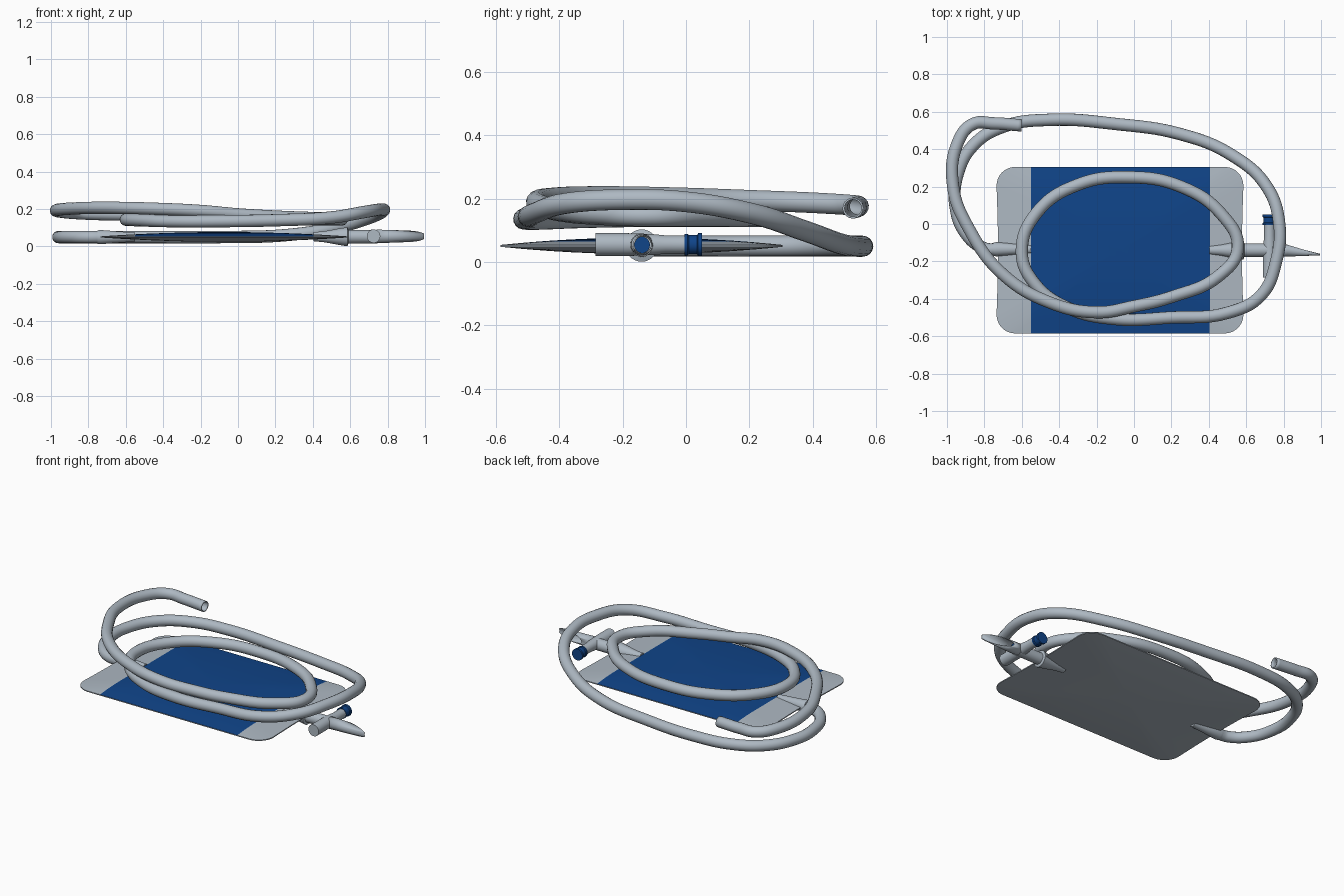
import bpy, bmesh, math
from mathutils import Vector

if "Cube" in bpy.data.objects:
    bpy.data.objects.remove(bpy.data.objects["Cube"])


def material(name, rgb):
    m = bpy.data.materials.new(name)
    m.diffuse_color = (*rgb, 1)
    m.use_nodes = True
    m.node_tree.nodes["Principled BSDF"].inputs["Base Color"].default_value = m.diffuse_color
    return m


GREY = material("clear grey plastic", (0.42, 0.48, 0.54))
BLUE = material("deep blue", (0.005, 0.058, 0.25))


def finish(bm, name, *mats):
    bmesh.ops.recalc_face_normals(bm, faces=bm.faces)
    me = bpy.data.meshes.new(name)
    bm.to_mesh(me)
    bm.free()
    ob = bpy.data.objects.new(name, me)
    bpy.context.collection.objects.link(ob)
    for m in mats:
        me.materials.append(m)
    bpy.ops.object.select_all(action='DESELECT')
    ob.select_set(True)
    bpy.context.view_layer.objects.active = ob
    bpy.ops.object.shade_smooth_by_angle(angle=math.radians(40))
    return ob


def turned(origin, axis, profile, n=28):
    """Rings of (distance along axis, radius), skinned and closed where needed."""
    bm = bmesh.new()
    axis = Vector(axis)
    u, v = Vector((0, 0, 1)), axis.cross(Vector((0, 0, 1)))
    rings = []
    for d, r in profile:
        c = Vector(origin) + axis * d
        rings.append([bm.verts.new(c + r * (math.cos(t) * u + math.sin(t) * v))
                      for t in (2 * math.pi * i / n for i in range(n))])
    for a, b in zip(rings, rings[1:]):
        for i in range(n):
            j = (i + 1) % n
            bm.faces.new((a[i], a[j], b[j], b[i]))
    bm.faces.new(rings[0])
    bm.faces.new(rings[-1])
    return bm


# Bag: lens-shaped pillow made of shrinking rounded rectangles
CX, CY, HX, HY, Z0 = -0.075, -0.14, 0.66, 0.445, 0.051
outline = []
for k, (sx, sy) in enumerate(((1, 1), (-1, 1), (-1, -1), (1, -1))):
    for i in range(9):
        t = math.radians(90 * k + 90 * i / 8)
        outline.append((sx * (HX - 0.1) + 0.1 * math.cos(t),
                        sy * (HY - 0.1) + 0.1 * math.sin(t)))
    # points along the following straight side
    ex, ey = ((-1, 1), (-1, -1), (1, -1), (1, 1))[k]
    x0, y0 = outline[-1]
    x1 = ex * (HX - 0.1) if k % 2 == 0 else x0
    y1 = y0 if k % 2 == 0 else ey * (HY - 0.1)
    for i in range(1, 8):
        f = i / 8
        pinch = 1 - 0.012 * math.sin(math.pi * f) * (k % 2)
        outline.append(((x0 + (x1 - x0) * f) * pinch, y0 + (y1 - y0) * f))
bm = bmesh.new()
n = len(outline)
steps = [1, 0.97, 0.9, 0.8, 0.65, 0.5, 0.35, 0.2, 0.08]
rings = []
for side, seq in ((-1, steps[::-1]), (1, steps)):
    for s in seq:
        z = Z0 + side * (0.003 + 0.023 * (1 - s * s))
        rings.append([bm.verts.new((CX + x * s, CY + y * s, z)) for x, y in outline])
for a, b in zip(rings, rings[1:]):
    for i in range(n):
        j = (i + 1) % n
        bm.faces.new((a[i], a[j], b[j], b[i]))
bm.faces.new(rings[0])
bm.faces.new(rings[-1])
BAND = (-0.55, 0.405)
for x in BAND:
    bmesh.ops.bisect_plane(bm, geom=bm.verts[:] + bm.edges[:] + bm.faces[:],
                           plane_co=(x, 0, 0), plane_no=(1, 0, 0))
bmesh.ops.recalc_face_normals(bm, faces=bm.faces)
for f in bm.faces:
    c = f.calc_center_median()
    f.material_index = int(BAND[0] < c.x < BAND[1] and c.z > Z0 + 0.001)
finish(bm, "bag", GREY, BLUE)

# Necks flaring out of the bag ends
finish(turned((0.405, -0.14, 0.052), (1, 0, 0),
              [(0, 0.024), (0.06, 0.03), (0.13, 0.043), (0.18, 0.051), (0.185, 0.036), (0.34, 0.035)]),
       "outlet_neck", GREY)
finish(turned((-0.55, -0.135, 0.05), (-1, 0, 0),
              [(0, 0.024), (0.1, 0.031), (0.185, 0.038), (0.2, 0.036)]), "inlet_neck", GREY)

# Tap: cross barrel with blue cap
finish(turned((0.725, -0.285, 0.055), (0, 1, 0),
              [(0, 0.036), (0.1, 0.036), (0.18, 0.033), (0.22, 0.029), (0.29, 0.029)]),
       "tap_barrel", GREY)
finish(turned((0.722, -0.005, 0.055), (0, 1, 0),
              [(0, 0.034), (0.01, 0.034), (0.014, 0.03), (0.04, 0.03), (0.043, 0.036), (0.055, 0.036)]),
       "tap_cap", BLUE)

# Spout: thin tapered tube with a long slanted cut
bm = turned((0.74, -0.14, 0.054), (1, 0, 0), [(0, 0.036), (0.08, 0.034), (0.27, 0.027)])
bmesh.ops.delete(bm, geom=[f for f in bm.faces if len(f.verts) > 4], context='FACES_ONLY')
bmesh.ops.bisect_plane(bm, geom=bm.verts[:] + bm.edges[:] + bm.faces[:],
                       plane_co=(0.80, -0.105, 0), plane_no=(0.06, 0.2, 0), clear_outer=True)
bmesh.ops.bisect_plane(bm, geom=bm.verts[:] + bm.edges[:] + bm.faces[:],
                       plane_co=(0.995, 0, 0), plane_no=(1, 0, 0), clear_outer=True)
spout = finish(bm, "spout", GREY)
mod = spout.modifiers.new("wall", 'SOLIDIFY')
mod.thickness = 0.005
finish(turned((0.75, -0.14, 0.054), (1, 0, 0), [(0, 0.026), (0.03, 0.026)]), "spout_plug", BLUE)

# Coiled tubing: one path spiralling in, round and out again
path = [
    (-0.72, -0.135, .05), (-0.80, -0.13, .05), (-0.90, -0.05, .05), (-0.955, 0.1, .05),
    (-0.945, 0.26, .05), (-0.86, 0.42, .05), (-0.70, 0.52, .05), (-0.45, 0.557, .05),
    (-0.1, 0.535, .05), (0.25, 0.48, .06), (0.52, 0.37, .10), (0.71, 0.2, .155),
    (0.777, 0, .19), (0.76, -0.2, .197), (0.68, -0.38, .185), (0.5, -0.475, .155),
    (0.2, -0.5, .14), (-0.1, -0.508, .135), (-0.35, -0.45, .135), (-0.53, -0.32, .14),
    (-0.6, -0.15, .143), (-0.52, 0.06, .143), (-0.3, 0.21, .143), (-0.03, 0.25, .143),
    (0.25, 0.2, .143), (0.47, 0.05, .145), (0.555, -0.13, .145), (0.45, -0.28, .15),
    (0.2, -0.39, .16), (0, -0.44, .172), (-0.2, -0.472, .19), (-0.45, -0.42, .202),
    (-0.7, -0.27, .207), (-0.88, -0.03, .203), (-0.967, 0.2, .195), (-0.94, 0.44, .185),
    (-0.86, 0.535, .178), (-0.75, 0.538, .173), (-0.6, 0.527, .17)]
cu = bpy.data.curves.new("tubing", 'CURVE')
cu.dimensions = '3D'
cu.bevel_depth = 0.033
cu.bevel_resolution = 6
cu.resolution_u = 8
sp = cu.splines.new('BEZIER')
sp.bezier_points.add(len(path) - 1)
for p, co in zip(sp.bezier_points, path):
    p.co = co
    p.handle_left_type = p.handle_right_type = 'AUTO'
tube = bpy.data.objects.new("tubing", cu)
bpy.context.collection.objects.link(tube)
cu.materials.append(GREY)
bpy.ops.object.select_all(action='DESELECT')
tube.select_set(True)
bpy.context.view_layer.objects.active = tube
bpy.ops.object.convert(target='MESH')
tube = bpy.context.object
bpy.ops.object.shade_smooth_by_angle(angle=math.radians(40))
mod = tube.modifiers.new("wall", 'SOLIDIFY')
mod.thickness = 0.006
